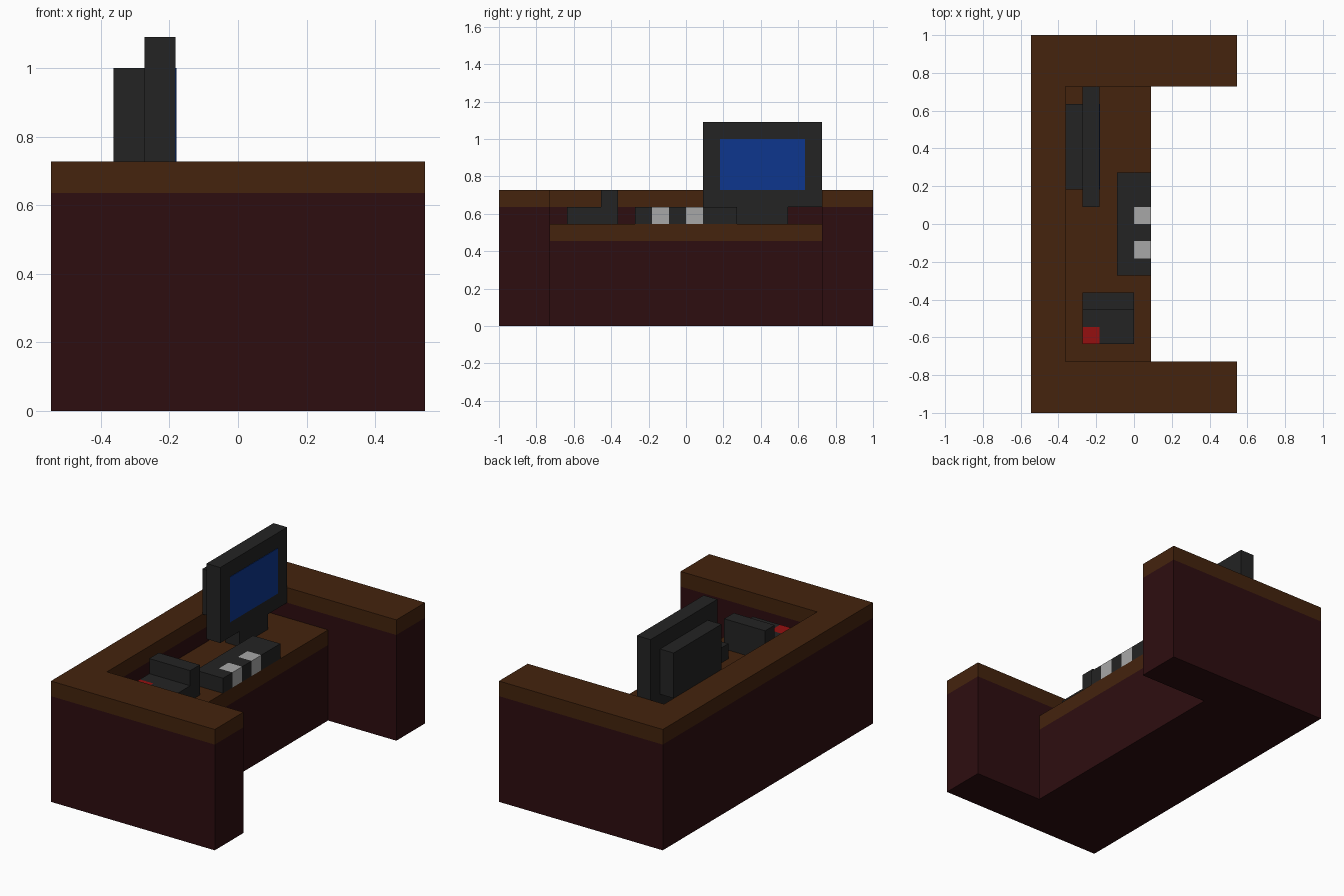
import bpy, bmesh

if "Cube" in bpy.data.objects:
    bpy.data.objects.remove(bpy.data.objects["Cube"])

U = 1 / 11  # one block of the model's grid


def material(name, rgb):
    m = bpy.data.materials.new(name)
    m.diffuse_color = (*rgb, 1)
    m.use_nodes = True
    m.node_tree.nodes["Principled BSDF"].inputs["Base Color"].default_value = m.diffuse_color
    return m


PANEL = material("dark red panel", (0.027, 0.004, 0.005))
WOOD = material("brown wood", (0.058, 0.017, 0.004))
BLACK = material("black plastic", (0.017, 0.017, 0.017))
BLUE = material("blue screen", (0.004, 0.037, 0.27))
GREY = material("light grey", (0.39, 0.39, 0.39))
RED = material("bright red", (0.30, 0.005, 0.005))


def prism(name, outline, z0, z1, mat):
    """Extrude a flat outline (grid units) from z0 up to z1."""
    bm = bmesh.new()
    base = bm.faces.new([bm.verts.new((x * U, y * U, z0 * U)) for x, y in outline])
    top = bmesh.ops.extrude_face_region(bm, geom=[base])["geom"]
    verts = [g for g in top if isinstance(g, bmesh.types.BMVert)]
    bmesh.ops.translate(bm, vec=(0, 0, (z1 - z0) * U), verts=verts)
    bmesh.ops.recalc_face_normals(bm, faces=bm.faces)
    mesh = bpy.data.meshes.new(name)
    bm.to_mesh(mesh)
    bm.free()
    mesh.materials.append(mat)
    ob = bpy.data.objects.new(name, mesh)
    bpy.context.collection.objects.link(ob)
    return ob


def box(name, x, y, z, mat):
    outline = [(x[0], y[0]), (x[1], y[0]), (x[1], y[1]), (x[0], y[1])]
    return prism(name, outline, z[0], z[1], mat)


# U-shaped counter wall with its wooden rim
u_shape = [(-6, -11), (6, -11), (6, -8), (-4, -8), (-4, 8), (6, 8), (6, 11), (-6, 11)]
prism("counter_wall", u_shape, 0, 7, PANEL)
prism("counter_rim", u_shape, 7, 8, WOOD)

# Lower work surface inside the counter
box("desk_body", (-4, 1), (-8, 8), (0, 5), PANEL)
box("desk_top", (-4, 1), (-8, 8), (5, 6), WOOD)

# Monitor
box("monitor_stand", (-3, -2), (3, 6), (6, 7), BLACK)
box("monitor_case", (-3, -2), (1, 8), (7, 12), BLACK)
box("monitor_back", (-4, -3), (2, 7), (8, 11), BLACK)
box("monitor_screen", (-2, -1.97), (2, 7), (8, 11), BLUE)

# Keyboard: rear strip, then a front strip with two light key blocks
box("keyboard_rear", (-1, 0), (-3, 3), (6, 7), BLACK)
for i, (y0, y1, mat) in enumerate([(-3, -2, BLACK), (-2, -1, GREY), (-1, 0, BLACK),
                                   (0, 1, GREY), (1, 3, BLACK)]):
    part = "key_block" if mat is GREY else "keyboard_front"
    box(f"{part}_{i}", (0, 1), (y0, y1), (6, 7), mat)

# Telephone: L-shaped base, red button in the corner, raised handset
prism("telephone_base", [(-2, -7), (0, -7), (0, -5), (-3, -5), (-3, -6), (-2, -6)], 6, 7, BLACK)
box("telephone_button", (-3, -2), (-7, -6), (6, 7), RED)
box("telephone_handset", (-3, 0), (-5, -4), (6, 8), BLACK)
